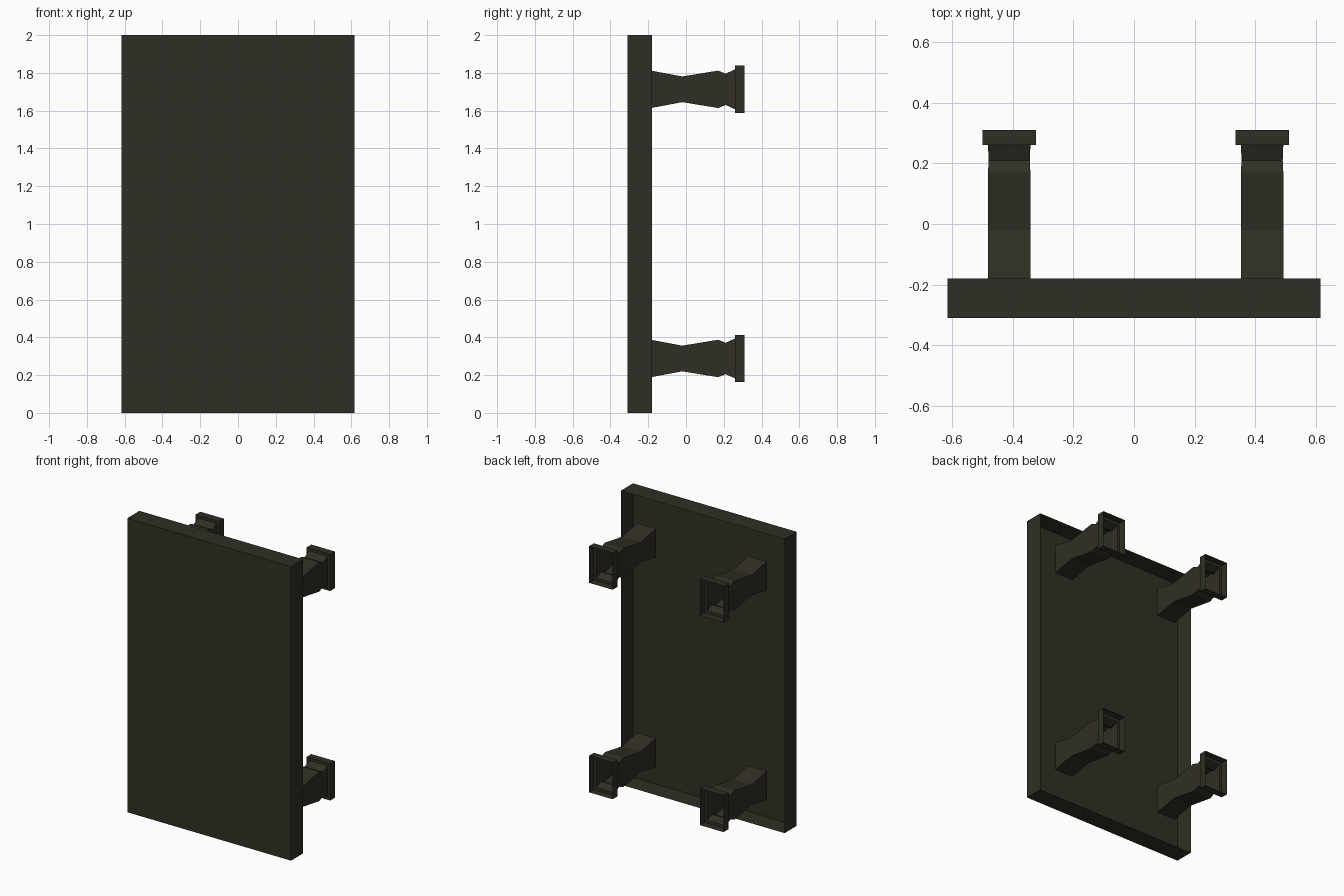
import bpy, bmesh
from mathutils import Matrix

if "Cube" in bpy.data.objects:
    bpy.data.objects.remove(bpy.data.objects["Cube"])

mat = bpy.data.materials.new("dark olive brown")
mat.diffuse_color = (0.030, 0.028, 0.018, 1)
mat.use_nodes = True
mat.node_tree.nodes["Principled BSDF"].inputs["Base Color"].default_value = mat.diffuse_color


def make_object(name, bm):
    me = bpy.data.meshes.new(name)
    bm.to_mesh(me)
    bm.free()
    me.materials.append(mat)
    ob = bpy.data.objects.new(name, me)
    bpy.context.collection.objects.link(ob)
    return ob


# Table top standing on its edge: a thin-walled tray, open at the back
bm = bmesh.new()
bmesh.ops.create_cube(bm, size=1, matrix=Matrix.Translation((0, -0.245, 1))
                      @ Matrix.Diagonal((1.232, 0.13, 2.0, 1)))
bmesh.ops.delete(bm, geom=[f for f in bm.faces if f.normal.y > 0.9],
                 context='FACES')
make_object("table_top", bm)

# Leg profile along y: (y, half width in x, half height in z)
PROFILE = [(-0.18, 0.070, 0.098), (-0.02, 0.070, 0.068), (0.17, 0.070, 0.099),
           (0.21, 0.068, 0.083), (0.26, 0.070, 0.106), (0.26, 0.088, 0.125),
           (0.31, 0.088, 0.125)]


# Hollow leg with a flared foot, open at both ends
def leg(name, x, z):
    bm = bmesh.new()
    rings = []
    for y, w, h in PROFILE:
        rings.append([bm.verts.new((x + sx * w, y, z + sz * h))
                      for sx, sz in ((-1, -1), (1, -1), (1, 1), (-1, 1))])
    for a, b in zip(rings, rings[1:]):
        for i in range(4):
            j = (i + 1) % 4
            bm.faces.new((a[j], a[i], b[i], b[j]))
    make_object(name, bm)


for side, x in (("left", -0.412), ("right", 0.423)):
    for level, z in (("lower", 0.288), ("upper", 1.713)):
        leg(f"{level}_{side}_leg", x, z)
